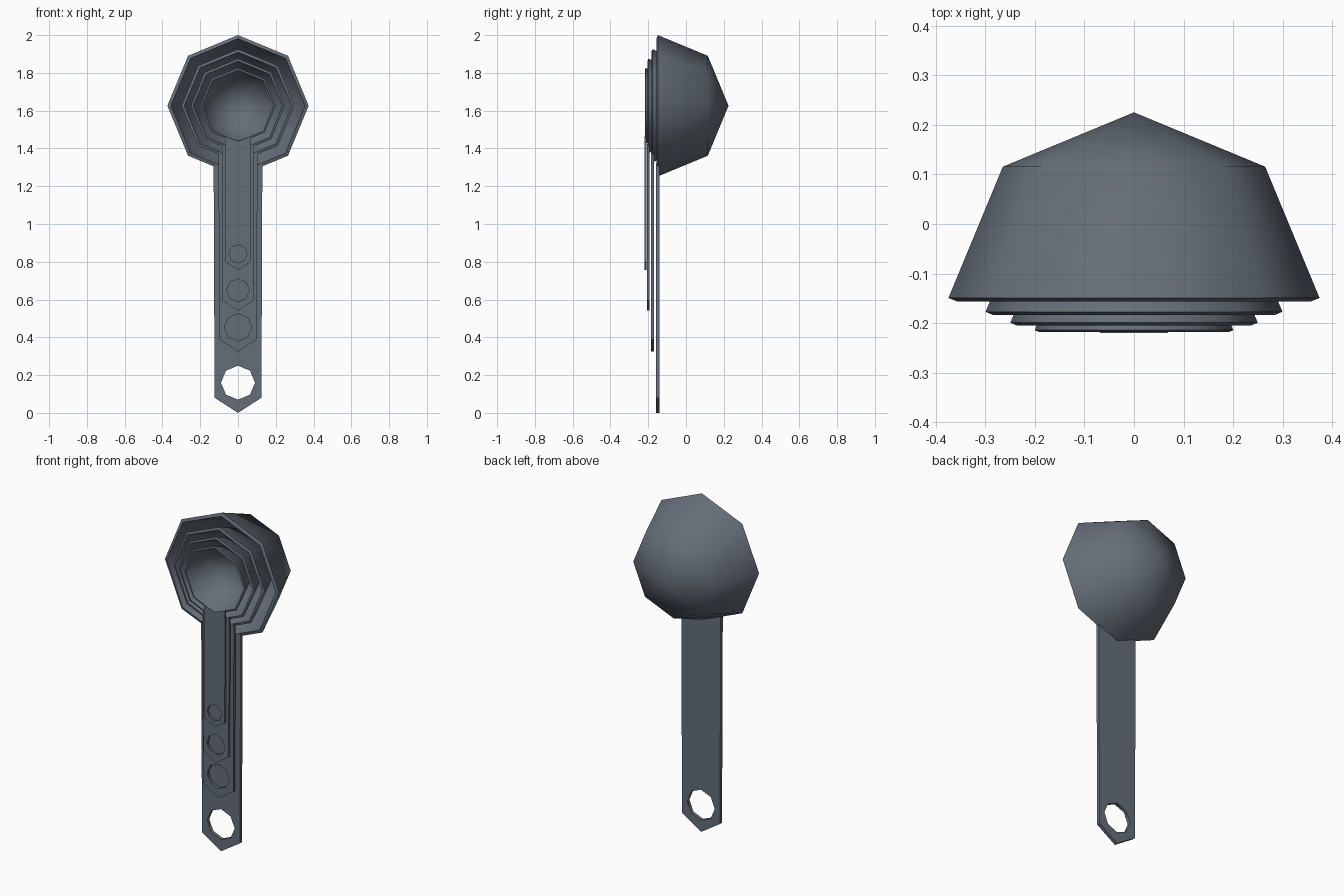
import bpy, bmesh, math
from mathutils import Matrix, Vector

cube = bpy.data.objects.get("Cube")
if cube:
    bpy.data.objects.remove(cube, do_unlink=True)

# Single dark slate plastic
COLOR = (0.13, 0.155, 0.19, 1)
slate = bpy.data.materials.new("dark_slate")
slate.use_nodes = True
slate.diffuse_color = COLOR
slate.node_tree.nodes["Principled BSDF"].inputs["Base Color"].default_value = COLOR

RADIUS = 0.374          # largest bowl
CENTRE_Z = 2 - RADIUS   # shared bowl centre height


def add_object(name, bm, size, rim_y):
    """Turn a full-size part into a scaled, placed object."""
    bm.transform(Matrix.Translation((0, rim_y, CENTRE_Z)) @ Matrix.Scale(size, 4))
    mesh = bpy.data.meshes.new(name)
    bm.to_mesh(mesh)
    bm.free()
    mesh.materials.append(slate)
    obj = bpy.data.objects.new(name, mesh)
    bpy.context.collection.objects.link(obj)
    return obj


def finish(obj):
    bpy.ops.object.select_all(action='DESELECT')
    obj.select_set(True)
    bpy.context.view_layer.objects.active = obj
    for mod in list(obj.modifiers):
        bpy.ops.object.modifier_apply(modifier=mod.name)
    bpy.ops.object.shade_smooth_by_angle(angle=math.radians(50))


def bowl(name, size, rim_y):
    """Faceted half sphere opening forward, with a thin wall."""
    bm = bmesh.new()
    bmesh.ops.create_uvsphere(bm, u_segments=8, v_segments=4, radius=RADIUS)
    bm.transform(Matrix.Rotation(-math.pi / 2, 4, 'X'))
    bmesh.ops.delete(bm, geom=[v for v in bm.verts if v.co.y < -0.01], context='VERTS')
    bmesh.ops.recalc_face_normals(bm, faces=bm.faces)
    if sum(f.normal.dot(f.calc_center_median()) for f in bm.faces) < 0:
        bmesh.ops.reverse_faces(bm, faces=bm.faces)
    obj = add_object(name, bm, size, rim_y)
    wall = obj.modifiers.new("wall", 'SOLIDIFY')
    wall.thickness = 0.02 * size
    wall.offset = -1
    finish(obj)


def handle(name, size, rim_y):
    """Flat strip with a pointed end and an octagonal hanging hole."""
    half = [(0, -0.35), (0.129, -0.305), (0.124, 0.08 - CENTRE_Z), (0, -CENTRE_Z)]
    outline = half + [(-x, z) for x, z in half[2:0:-1]]
    hole = [(0.09 * math.cos(i * math.pi / 4),
             0.16 - CENTRE_Z + 0.09 * math.sin(i * math.pi / 4)) for i in range(8)]
    bm = bmesh.new()
    edges = []
    for loop in (outline, hole):
        verts = [bm.verts.new((x, -0.011, z)) for x, z in loop]
        edges += [bm.edges.new((a, b)) for a, b in zip(verts, verts[1:] + verts[:1])]
    bmesh.ops.triangle_fill(bm, use_beauty=True, use_dissolve=False,
                            edges=edges, normal=Vector((0, -1, 0)))
    back = bmesh.ops.extrude_face_region(bm, geom=list(bm.faces), use_keep_orig=True)["geom"]
    bmesh.ops.translate(bm, vec=(0, 0.02, 0),
                        verts=[g for g in back if isinstance(g, bmesh.types.BMVert)])
    bmesh.ops.recalc_face_normals(bm, faces=bm.faces)
    finish(add_object(name, bm, size, rim_y))


# Four nested spoons, each a scaled copy sitting further forward
spoons = [("large", 1, -0.149), ("medium", 0.8, -0.177),
          ("small", 2 / 3, -0.199), ("tiny", 0.535, -0.214)]
for label, size, rim_y in spoons:
    bowl(label + "_spoon_bowl", size, rim_y)
    handle(label + "_spoon_handle", size, rim_y)
